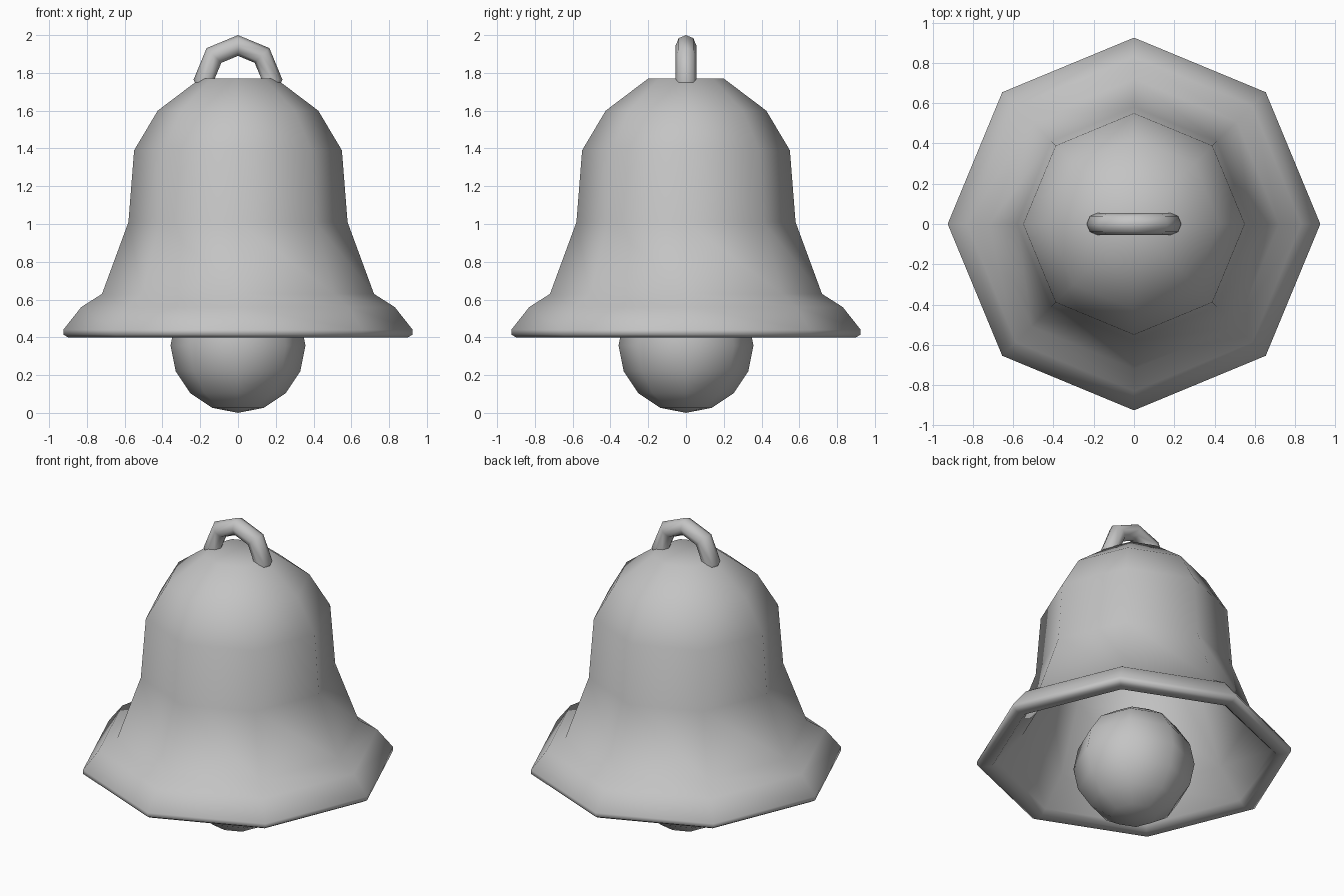
import bpy
import bmesh
from math import pi, tau

SIDES = 8

if "Cube" in bpy.data.objects:
    bpy.data.objects.remove(bpy.data.objects["Cube"], do_unlink=True)

# One plain metal colour
COLOUR = (0.55, 0.55, 0.55, 1.0)
metal = bpy.data.materials.new("plain_grey")
metal.use_nodes = True
metal.diffuse_color = COLOUR
metal.node_tree.nodes["Principled BSDF"].inputs["Base Color"].default_value = COLOUR


def finish(obj, name):
    obj.name = name
    obj.data.name = name
    obj.data.materials.append(metal)
    for face in obj.data.polygons:
        face.use_smooth = True


def add_bmesh(bm, name):
    mesh = bpy.data.meshes.new(name)
    bm.to_mesh(mesh)
    bm.free()
    obj = bpy.data.objects.new(name, mesh)
    bpy.context.collection.objects.link(obj)
    finish(obj, name)


def lathe(profile, name):
    bm = bmesh.new()
    verts = [bm.verts.new((r, 0, z)) for r, z in profile]
    edges = [bm.edges.new(pair) for pair in zip(verts, verts[1:])]
    bmesh.ops.spin(bm, geom=verts + edges, cent=(0, 0, 0), axis=(0, 0, 1),
                   angle=tau, steps=SIDES)
    bmesh.ops.remove_doubles(bm, verts=bm.verts, dist=0.0005)
    bmesh.ops.recalc_face_normals(bm, faces=bm.faces)
    add_bmesh(bm, name)


# Bell wall: outer profile down to the lip, then the hollow inside back up
outer = [(0, 1.77), (0.2, 1.77), (0.425, 1.6), (0.55, 1.39), (0.58, 1.01),
         (0.72, 0.63), (0.83, 0.56), (0.925, 0.44), (0.925, 0.415), (0.9, 0.4)]
inner = [(0.84, 0.4), (0.81, 0.43), (0.66, 0.6), (0.51, 1.02), (0.48, 1.36),
         (0.37, 1.54), (0.17, 1.69), (0, 1.69)]
lathe(outer + inner, "bell_body")

# Clapper ball hanging in the mouth
ball = bmesh.new()
bmesh.ops.create_uvsphere(ball, u_segments=SIDES, v_segments=8, radius=0.357)
bmesh.ops.translate(ball, verts=ball.verts, vec=(0, 0, 0.357))
add_bmesh(ball, "clapper")

# Hanging ring, half sunk into the crown
bpy.ops.mesh.primitive_torus_add(major_segments=SIDES, minor_segments=8,
                                 major_radius=0.18, minor_radius=0.055,
                                 location=(0, 0, 1.765), rotation=(pi / 2, 0, 0))
finish(bpy.context.object, "hanging_ring")
